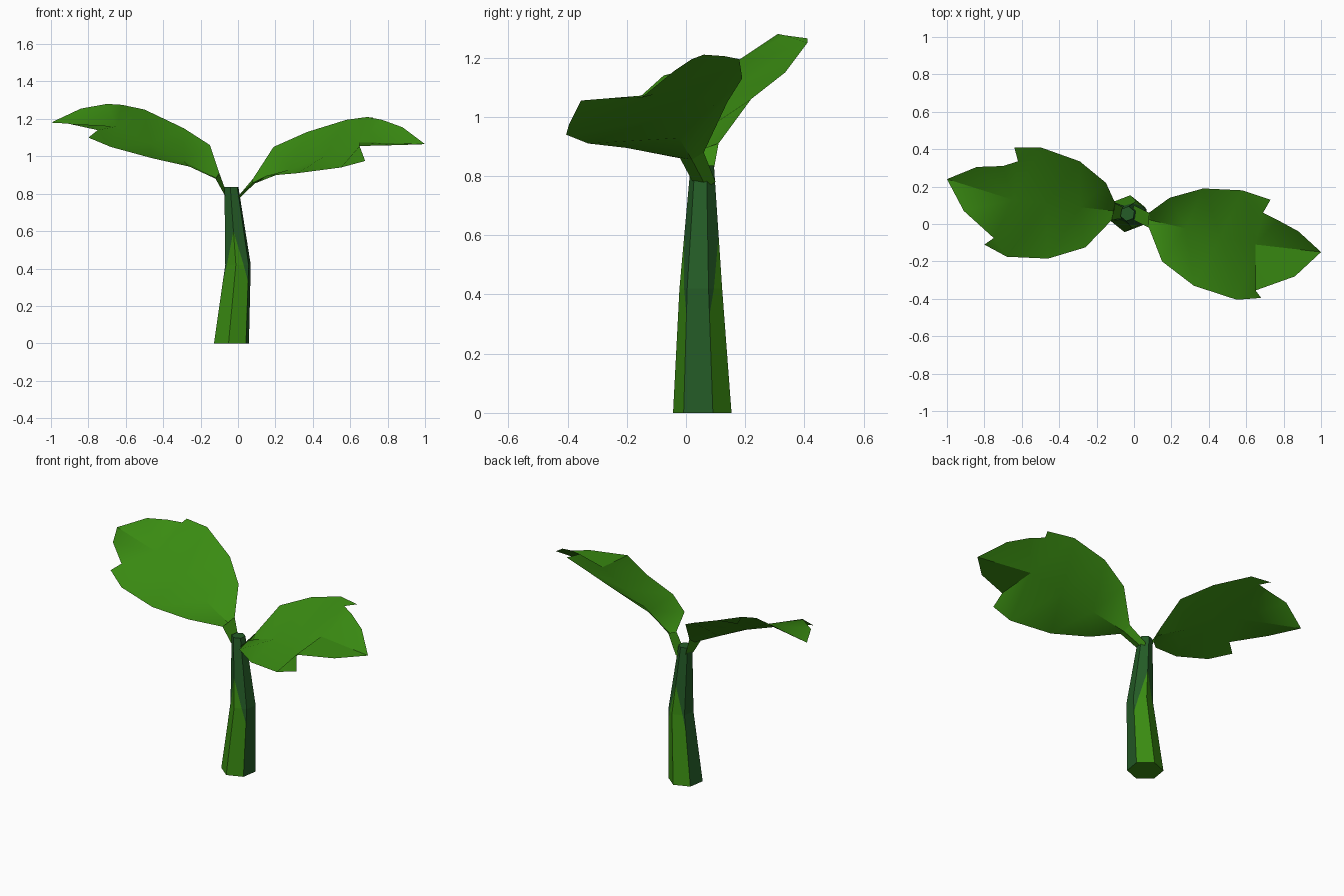
import bpy, bmesh, math
from mathutils import Vector

cube = bpy.data.objects.get("Cube")
if cube:
    bpy.data.objects.remove(cube, do_unlink=True)


def make_material(name, rgb):
    mat = bpy.data.materials.new(name)
    mat.use_nodes = True
    color = (*rgb, 1.0)
    mat.diffuse_color = color
    mat.node_tree.nodes["Principled BSDF"].inputs["Base Color"].default_value = color
    return mat


leaf_green = make_material("leaf green", (0.042, 0.26, 0.006))
stem_green = make_material("dark stem green", (0.018, 0.107, 0.02))


def finish(bm, name, materials, smooth_angle=None):
    mesh = bpy.data.meshes.new(name)
    bm.to_mesh(mesh)
    bm.free()
    for mat in materials:
        mesh.materials.append(mat)
    if smooth_angle:
        mesh.shade_smooth()
        mesh.set_sharp_from_angle(angle=math.radians(smooth_angle))
    obj = bpy.data.objects.new(name, mesh)
    bpy.context.collection.objects.link(obj)
    return obj


def bridge(bm, rings):
    """Join closed rings of vertices with quads and return the rows of faces."""
    rows = []
    for low, high in zip(rings, rings[1:]):
        count = len(low)
        rows.append([bm.faces.new((low[i], low[(i + 1) % count],
                                   high[(i + 1) % count], high[i]))
                     for i in range(count)])
    return rows


# Stem: tapered, slightly bent hexagonal prism
SIDES = 6
TURN = math.radians(21)


def build_stem():
    sections = [((-0.035, 0.055, 0), 0.1),
                ((0.0, 0.05, 0.42), 0.073),
                ((-0.035, 0.055, 0.835), 0.04)]

    def corner(k, center, radius):
        a = TURN + k * math.tau / SIDES
        return Vector(center) + radius * Vector((math.cos(a), math.sin(a), 0))

    def on_edge(k, height):
        points = [corner(k, *s) for s in sections]
        for p, q in zip(points, points[1:]):
            if height <= q.z:
                return p.lerp(q, (height - p.z) / (q.z - p.z))

    bm = bmesh.new()
    rings = [[bm.verts.new(corner(k, *s)) for k in range(SIDES)] for s in sections]
    rows = bridge(bm, rings)
    bottom = bm.faces.new(reversed(rings[0]))
    bm.faces.new(rings[-1])
    for face in bm.faces:
        face.material_index = 1
    bottom.material_index = 0

    # Pointed light patches around the front and back corner edges
    for middle in (1, 4):
        for side in (-1, 1):
            sector = middle if side > 0 else middle - 1
            peak = on_edge(middle, 0.6)
            shoulder = on_edge((middle + side) % SIDES, 0.33)
            angle = TURN + (sector + 0.5) * math.tau / SIDES
            outward = Vector((math.cos(angle), math.sin(angle), 0))
            normal = (shoulder - peak).cross(outward).normalized()
            if normal.z < 0:
                normal.negate()
            faces = [row[sector] for row in rows]
            edges = {e for f in faces for e in f.edges}
            verts = {v for f in faces for v in f.verts}
            bmesh.ops.bisect_plane(bm, geom=faces + list(edges) + list(verts),
                                   plane_co=peak, plane_no=normal)
            bm.normal_update()
            for face in bm.faces:
                center = face.calc_center_median()
                if face.normal.dot(outward) > 0.9 and (center - peak).dot(normal) < 0:
                    face.material_index = 0
    return finish(bm, "stem", [leaf_green, stem_green])


# Leaf: two toothed halves folded along a midrib, on a three-sided stalk
def build_leaf(name, midrib_start, hub, tip, high_side, low_side, root):
    start, hub_point = Vector(midrib_start), Vector(hub)
    bm = bmesh.new()
    mids = [bm.verts.new(start.lerp(hub_point, t / 3)) for t in range(4)]
    tip_vert = bm.verts.new(tip)
    for outline in (high_side, low_side):
        rim = [bm.verts.new(p) for p in outline]
        for i in range(3):
            bm.faces.new((mids[i], rim[i], rim[i + 1], mids[i + 1]))
        # Tooth, notch and the fan towards the tip
        bm.faces.new((mids[3], rim[3], rim[4], rim[5]))
        for a, b in zip(rim[5:], rim[6:] + [tip_vert]):
            bm.faces.new((mids[3], a, b))
    bm.normal_update()
    for face in bm.faces:
        if face.normal.z < 0:
            face.normal_flip()
    finish(bm, name, [leaf_green], 35)

    bm = bmesh.new()
    collar = (high_side[0], midrib_start, low_side[0])
    rings = [[bm.verts.new(p) for p in ring] for ring in (root, collar)]
    bridge(bm, rings)
    bm.faces.new(rings[0])
    bmesh.ops.recalc_face_normals(bm, faces=bm.faces)
    finish(bm, name + "_stalk", [leaf_green])


build_stem()

build_leaf(
    "left_leaf",
    midrib_start=(0.09, 0.02, 0.855), hub=(0.65, -0.11, 1.075), tip=(1, -0.15, 1.065),
    high_side=[(0.08, 0.06, 0.88), (0.19, 0.14, 1.05), (0.37, 0.19, 1.13),
               (0.58, 0.18, 1.195), (0.73, 0.13, 1.205), (0.69, 0.06, 1.21),
               (0.77, 0.02, 1.195), (0.88, -0.04, 1.155)],
    low_side=[(0.08, -0.02, 0.86), (0.15, -0.2, 0.895), (0.32, -0.33, 0.91),
              (0.55, -0.405, 0.94), (0.68, -0.395, 0.975), (0.65, -0.355, 1.055),
              (0.86, -0.28, 1.06)],
    root=[(0, 0.1, 0.78), (-0.01, 0.07, 0.76), (0, 0.02, 0.785)])

build_leaf(
    "right_leaf",
    midrib_start=(-0.11, 0.07, 0.88), hub=(-0.65, 0.13, 1.16), tip=(-1, 0.24, 1.18),
    high_side=[(-0.1, 0.11, 0.91), (-0.15, 0.22, 1.06), (-0.29, 0.335, 1.15),
               (-0.5, 0.41, 1.25), (-0.64, 0.41, 1.265), (-0.62, 0.335, 1.275),
               (-0.7, 0.31, 1.28), (-0.84, 0.305, 1.255)],
    low_side=[(-0.12, 0.02, 0.88), (-0.26, -0.125, 0.945), (-0.46, -0.185, 0.99),
              (-0.68, -0.175, 1.05), (-0.8, -0.11, 1.1), (-0.75, -0.075, 1.14),
              (-0.91, 0.07, 1.175)],
    root=[(-0.06, 0.09, 0.8), (-0.05, 0.06, 0.77), (-0.07, 0.03, 0.79)])
